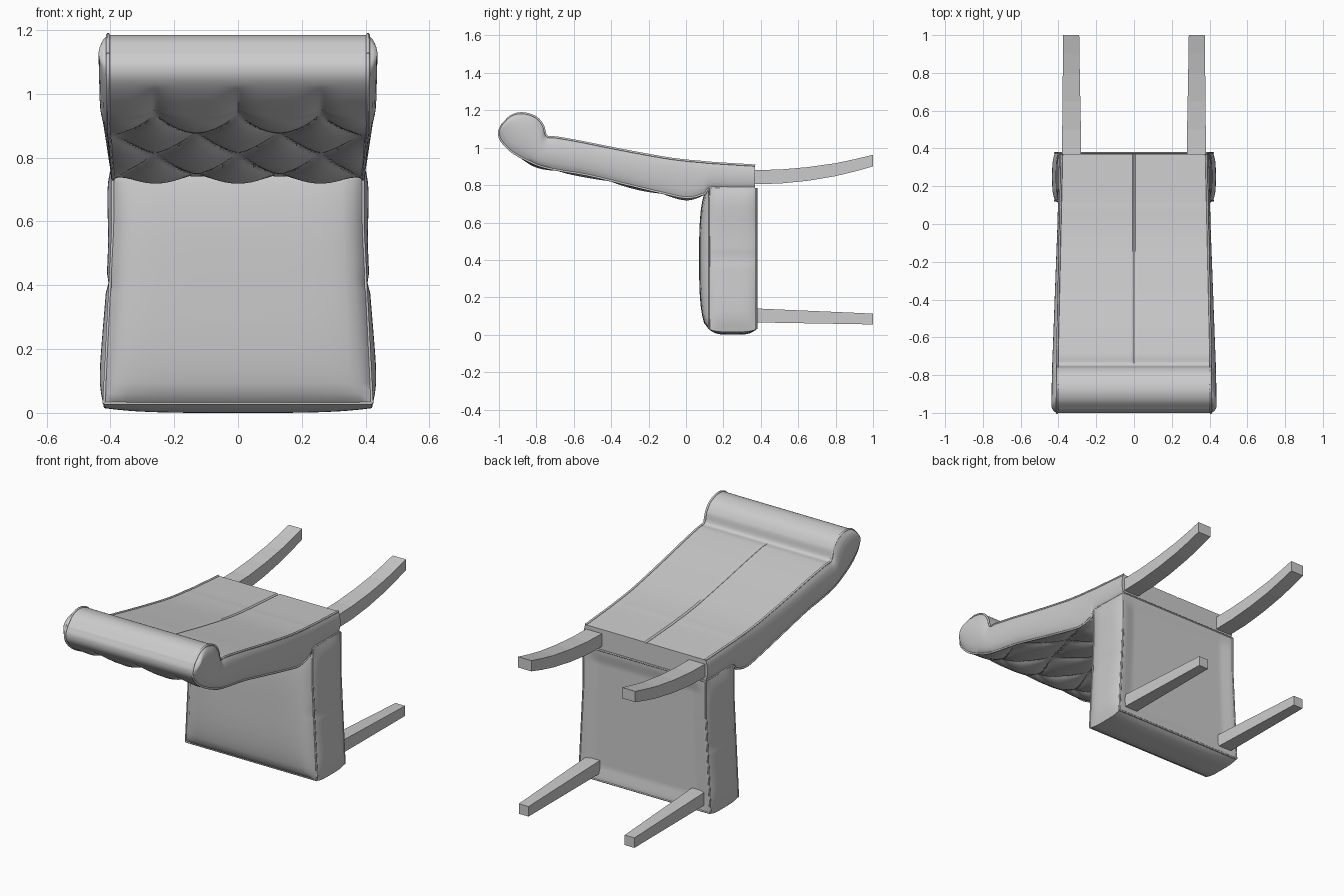
import bpy, bmesh
from math import sin, pi, sqrt, radians
from mathutils import Vector

if "Cube" in bpy.data.objects:
    bpy.data.objects.remove(bpy.data.objects["Cube"])


def finish(name, bm, smooth=True):
    bmesh.ops.remove_doubles(bm, verts=bm.verts, dist=0.0004)
    bmesh.ops.recalc_face_normals(bm, faces=bm.faces)
    me = bpy.data.meshes.new(name)
    bm.to_mesh(me)
    bm.free()
    ob = bpy.data.objects.new(name, me)
    bpy.context.collection.objects.link(ob)
    if smooth:
        bpy.ops.object.select_all(action='DESELECT')
        ob.select_set(True)
        bpy.context.view_layer.objects.active = ob
        bpy.ops.object.shade_smooth_by_angle(angle=radians(40))
    return ob


def loft(bm, rings, cap_end=True):
    rows = [[bm.verts.new(p) for p in r] for r in rings]
    n = len(rows[0])
    for a, b in zip(rows, rows[1:]):
        for i in range(n):
            j = (i + 1) % n
            bm.faces.new((a[i], a[j], b[j], b[i]))
    bm.faces.new(rows[0])
    if cap_end:
        bm.faces.new(rows[-1])


def tube(name, pts, r=0.006, cyclic=False):
    cu = bpy.data.curves.new(name, 'CURVE')
    cu.dimensions = '3D'
    cu.bevel_depth = r
    cu.bevel_resolution = 1
    for side in (-1, 1):
        sp = cu.splines.new('POLY')
        sp.points.add(len(pts) - 1)
        for q, p in zip(sp.points, pts):
            q.co = (p[0] * side, p[1], p[2], 1)
        sp.use_cyclic_u = cyclic
    ob = bpy.data.objects.new(name, cu)
    bpy.context.collection.objects.link(ob)


def clamp(v, a=0.0, b=1.0):
    return max(a, min(b, v))


def spline(pts, sub):
    pts = [Vector(p) for p in pts]
    ext = [2 * pts[0] - pts[1]] + pts + [2 * pts[-1] - pts[-2]]
    out = []
    for i in range(1, len(ext) - 2):
        a, b, c, d = ext[i - 1:i + 3]
        for k in range(sub):
            t = k / sub
            out.append(0.5 * (2 * b + (c - a) * t + (2 * a - 5 * b + 4 * c - d) * t * t
                              + (3 * b - a - 3 * c + d) * t ** 3))
    return out + [pts[-1]]


# Backrest: paired rear and front edge points (y, z), from the seat to the roll
rear = [(.37, .905), (.24, .913), (.13, .92), (.08, .925), (0, .932), (-.12, .948),
        (-.35, .99), (-.55, 1.03), (-.69, 1.055), (-.745, 1.062), (-.765, 1.12),
        (-.805, 1.165), (-.875, 1.185), (-.935, 1.17), (-.983, 1.124)]
front = [(.37, .785), (.24, .785), (.13, .785), (.085, .738), (0, .722), (-.12, .745),
         (-.35, .80), (-.53, .843), (-.67, .866), (-.78, .89), (-.86, .928),
         (-.94, .985), (-.99, 1.04), (-1.0, 1.085), (-.983, 1.124)]
R, F = spline(rear, 9), spline(front, 9)
NX, NS = 96, 10


def half_width(y):
    return 0.383 + 0.024 * clamp((0.37 - y) / 1.1)


def tuft(x, y, z, w):
    """Diamond buttoning on the front face, running out into folds on the roll."""
    t = y + 0.83
    if y > 0.1:
        return 0
    if t > 0:
        p, q = x / 0.26 + t / 0.56, x / 0.26 - t / 0.56
        f = sqrt(abs(sin(pi * p) * sin(pi * q)))
        if y > 0.01:
            f += (0.8 - f) * (y - 0.01) / 0.09
    else:
        s = abs(sin(pi * x / 0.26)) if abs(x) < 0.38 else 1
        f = 1 - (1 - s) ** 2 * clamp(1 + t / 0.15)
        if t > -0.03:
            f += (s - f) * (1 + t / 0.03)
    edge = (abs(x) / w) ** 10
    base = 0.9 + 0.1 * clamp(-t / 0.05)
    return 0.036 * ((f - base) * (1 - edge) - 0.3 * edge * clamp(t / 0.1 + 1))


rings = []
for i, (r, f) in enumerate(zip(R, F)):
    last = i == len(R) - 1
    tan = (F[min(i + 1, len(F) - 1)] - F[max(i - 1, 0)]).normalized()
    nrm = Vector((-tan.y, tan.x))
    thick = (r - f).length
    bulge = (0.014 + 0.016 * clamp(-f.x)) * clamp(thick / 0.12)
    w, wr = half_width(f.x), half_width(r.x)

    def front_pt(x):
        d = 0 if last else tuft(x, f.x, f.y, w) * clamp(thick / 0.08)
        return f + nrm * d
    ring = []
    for k in range(NX + 1):
        x = w * (2 * k / NX - 1)
        p = front_pt(x)
        ring.append((x, p.x, p.y))
    edge = front_pt(w)
    side = []
    for k in range(1, NS):
        v = k / NS
        p = edge.lerp(r, v)
        side.append((w + (wr - w) * v + bulge * sin(pi * v) ** 0.6, p.x, p.y))
    ring += side
    for k in range(NX + 1):
        x = wr * (1 - 2 * k / NX)
        seam = 0.007 if k == NX // 2 and r.x > -0.74 else 0
        ring.append((x, r.x, r.y - seam))
    ring += [(-x, y, z) for x, y, z in reversed(side)]
    rings.append(ring)
bm = bmesh.new()
loft(bm, rings, cap_end=False)
finish("backrest", bm)

# Piping along the backrest edges
tube("backrest_rear_piping", [g[NX + NS] for g in rings[::3]])
tube("backrest_front_piping", [g[NX] for g in rings[::3]])

# Seat: subdivided box with domed front, padded sides and recessed underside
Z0, Z1 = 0.03, 0.785


def seat_half(z):
    return 0.42 - 0.028 * clamp((z - Z0) / 0.55)


bm = bmesh.new()
bmesh.ops.create_cube(bm, size=2)
bmesh.ops.subdivide_edges(bm, edges=bm.edges[:], cuts=23, use_grid_fill=True)
for vert in bm.verts:
    u, v, t = vert.co
    z = Z0 + (Z1 - Z0) * (t + 1) / 2
    x, y = seat_half(z) * u, 0.25 + 0.128 * v
    if v < -0.999:
        y -= 0.052 * sqrt(max(0, (1 - u ** 6) * (1 - abs(t) ** 3)))
    if v > 0.999 and abs(u) < 0.87 and abs(t) < 0.9:
        y -= 0.012
    if abs(u) > 0.999:
        pad = (1 - v ** 4) * (0.008 + 0.016 * clamp(1 - z / 0.5) + 0.012 * clamp((z - .4) / .3))
        if abs(t) < 0.03:
            pad -= 0.006
        x += pad * (1 - t ** 8) * (1 if u > 0 else -1)
    if t < -0.999:
        z -= 0.03 * (1 - v ** 4) * (1 - 0.5 * u ** 4)
    vert.co = (x, y, z)
finish("seat", bm)

# Piping round the seat front and underside edges
for label, y in (("front", 0.123), ("underside", 0.376)):
    for zz in (Z0, Z1):
        tube(f"seat_{label}_piping_{'low' if zz == Z0 else 'high'}",
             [(0, y, zz), (seat_half(zz), y, zz)], 0.005)
    tube(f"seat_{label}_piping_side",
         [(seat_half(zz), y, zz) for zz in (Z0, 0.2, 0.4, 0.58, Z1)], 0.005)


# Legs: square sections (y, z low, z high, x inner, x outer)
def legs(name, sections):
    for side, label in ((-1, "left"), (1, "right")):
        bm = bmesh.new()
        loft(bm, [[(side * a, y, lo), (side * b, y, lo), (side * b, y, hi), (side * a, y, hi)]
                  for y, lo, hi, a, b in sections])
        finish(f"{name}_{label}", bm, smooth=False)


legs("front_leg", [(.36, .066, .141, .295, .38), (1, .055, .113, .308, .37)])
legs("rear_leg", [(.35, .805, .88, .28, .38), (.5, .808, .883, .281, .38),
                  (.65, .823, .896, .284, .379), (.8, .848, .917, .287, .377),
                  (.9, .872, .938, .288, .376), (1, .90, .962, .29, .375)])
